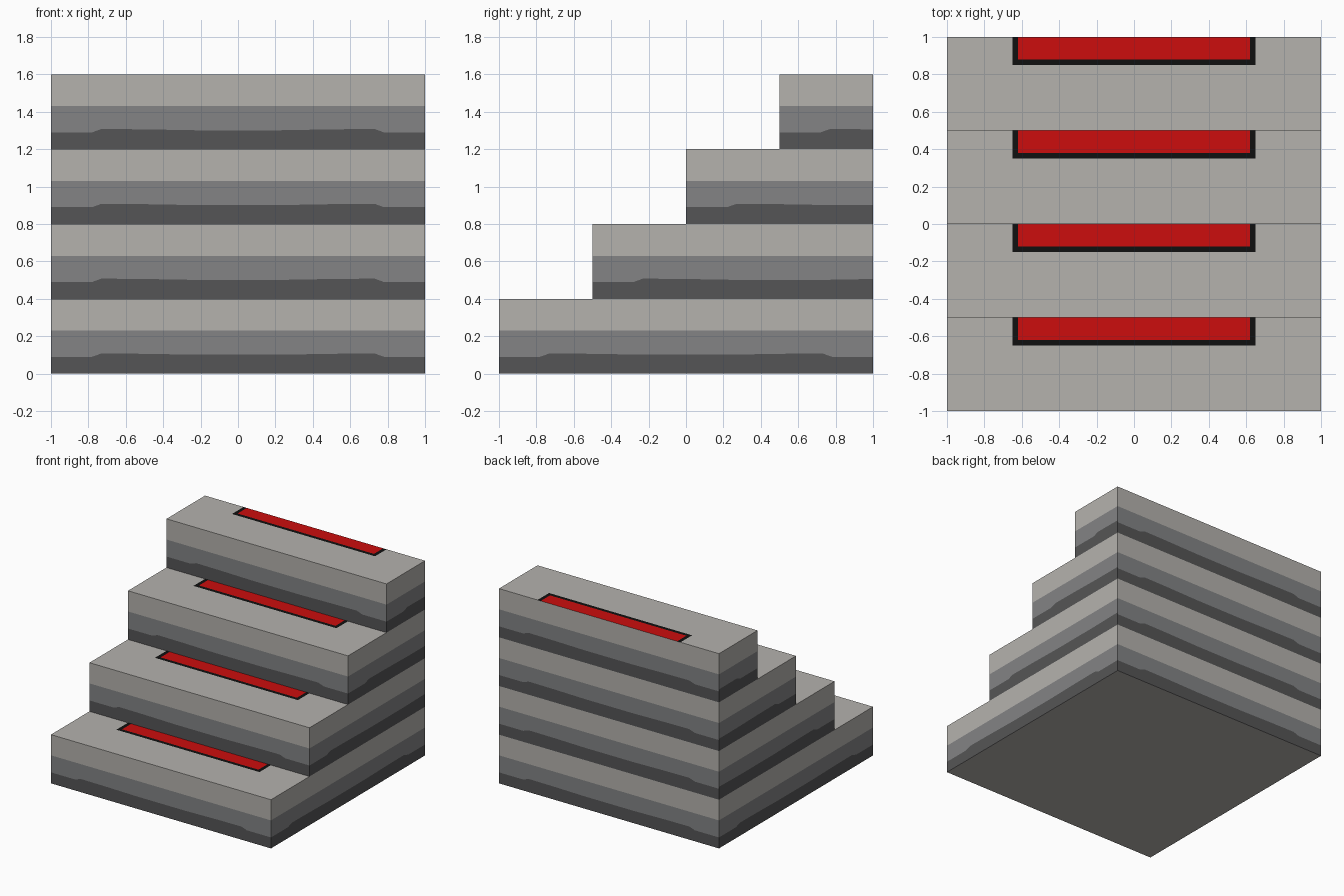
import bpy, bmesh

if "Cube" in bpy.data.objects:
    bpy.data.objects.remove(bpy.data.objects["Cube"])

RISE, RUN = 0.4, 0.5
MID_TOP = 0.23
# Height of the dark skirting band along a wall
BAND = [(-1, .09), (-.78, .09), (-.73, .108), (-.5, .106), (-.22, .101),
        (.22, .101), (.5, .106), (.73, .108), (.78, .09), (1, .09)]


def material(name, color):
    m = bpy.data.materials.new(name)
    m.diffuse_color = (*color, 1)
    m.use_nodes = True
    m.node_tree.nodes["Principled BSDF"].inputs["Base Color"].default_value = m.diffuse_color
    return m


MATS = [material("light concrete", (.46, .447, .423)),
        material("mid grey", (.227, .231, .235)),
        material("dark grey", (.091, .091, .093)),
        material("red", (.604, .004, .004)),
        material("black", (.005, .005, .005))]
LIGHT, MID, DARK, RED, BLACK = range(5)


def band_between(s0, s1):
    """Band points clipped to the range s0..s1."""
    def height(s):
        for (a, za), (b, zb) in zip(BAND, BAND[1:]):
            if a <= s <= b:
                return za + (zb - za) * (s - a) / (b - a)
    inner = [p for p in BAND if s0 < p[0] < s1]
    return [(s0, height(s0))] + inner + [(s1, height(s1))]


def add_face(bm, pts, mat):
    bm.faces.new([bm.verts.new(p) for p in pts]).material_index = mat


def add_wall(bm, place, s0, s1, z, flip=False):
    """Three stacked colour bands; place(s, z) maps to 3D."""
    line = band_between(s0, s1)
    polys = [([(s0, 0), (s1, 0)] + line[::-1], DARK),
             (line + [(s1, MID_TOP), (s0, MID_TOP)], MID),
             ([(s0, MID_TOP), (s1, MID_TOP), (s1, RISE), (s0, RISE)], LIGHT)]
    for poly, mat in polys:
        pts = [place(s, z + h) for s, h in poly]
        add_face(bm, pts[::-1] if flip else pts, mat)


def add_step(i):
    bm = bmesh.new()
    f, z = -1 + RUN * i, RISE * i
    b, top, off = f + RUN, z + RISE, RUN * i
    # Walls: front, back, right, left
    add_wall(bm, lambda s, h: (s, f, h), -1, 1, z)
    add_wall(bm, lambda s, h: (s, 1, h), -1, 1, z, True)
    add_wall(bm, lambda s, h: (1, s + off, h), -1, 1 - off, z)
    add_wall(bm, lambda s, h: (-1, s + off, h), -1, 1 - off, z, True)

    # Tread with a red panel in a black border against the next riser
    def flat(pts, mat):
        add_face(bm, [(x, y, top) for x, y in pts], mat)
    ox, oy, ix, iy = .65, b - .15, .62, b - .12
    flat([(-1, f), (1, f), (1, b), (ox, b), (ox, oy), (-ox, oy), (-ox, b), (-1, b)], LIGHT)
    flat([(-ox, oy), (ox, oy), (ox, b), (ix, b), (ix, iy), (-ix, iy), (-ix, b), (-ox, b)], BLACK)
    flat([(-ix, iy), (ix, iy), (ix, b), (-ix, b)], RED)
    # Underside of the lowest step
    if i == 0:
        add_face(bm, [(-1, -1, 0), (-1, 1, 0), (1, 1, 0), (1, -1, 0)], LIGHT)

    bmesh.ops.remove_doubles(bm, verts=bm.verts, dist=1e-4)
    me = bpy.data.meshes.new(f"step_{i + 1}")
    bm.to_mesh(me)
    bm.free()
    for m in MATS:
        me.materials.append(m)
    bpy.context.collection.objects.link(bpy.data.objects.new(me.name, me))


for i in range(4):
    add_step(i)
